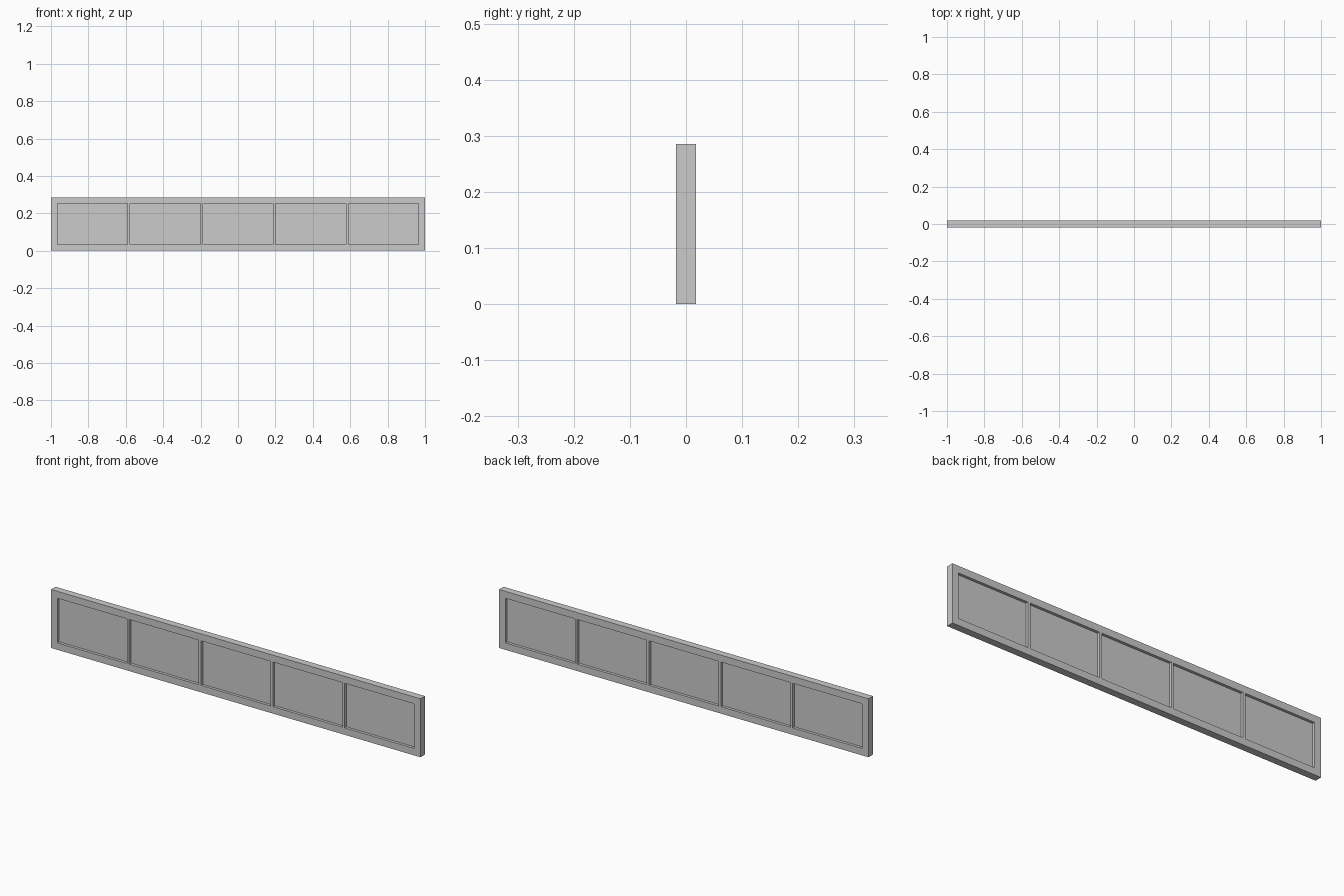
import bpy, bmesh
from mathutils import Vector

if "Cube" in bpy.data.objects:
    bpy.data.objects.remove(bpy.data.objects["Cube"])

L, T, H = 2.0, 0.035, 0.286      # length, thickness, height
BORDER, MULLION = 0.034, 0.013   # outer frame and divider widths
COUNT, DEPTH = 5, 0.0135         # panes and recess depth per side

# Solid slab standing on the ground
bm = bmesh.new()
bmesh.ops.create_cube(bm, size=1)
for v in bm.verts:
    v.co = Vector((v.co.x * L, v.co.y * T, (v.co.z + 0.5) * H))


def cut(point, normal):
    geom = bm.verts[:] + bm.edges[:] + bm.faces[:]
    bmesh.ops.bisect_plane(bm, geom=geom, plane_co=point, plane_no=normal)


# Cut lines for the frame and dividers
pane_w = (L - 2 * BORDER - (COUNT - 1) * MULLION) / COUNT
panes = []
for i in range(COUNT):
    x0 = -L / 2 + BORDER + i * (pane_w + MULLION)
    panes.append((x0, x0 + pane_w))
    cut((x0, 0, 0), (1, 0, 0))
    cut((x0 + pane_w, 0, 0), (1, 0, 0))
for z in (BORDER, H - BORDER):
    cut((0, 0, z), (0, 0, 1))

# Sink the panes on the front and back
bm.normal_update()
sunk = []
for f in bm.faces:
    c = f.calc_center_median()
    if abs(f.normal.y) > 0.9 and BORDER < c.z < H - BORDER \
            and any(a < c.x < b for a, b in panes):
        sunk.append(f)
bmesh.ops.inset_individual(bm, faces=sunk, thickness=0, depth=-DEPTH)
bmesh.ops.recalc_face_normals(bm, faces=bm.faces[:])

mesh = bpy.data.meshes.new("panelled_board")
bm.to_mesh(mesh)
bm.free()
board = bpy.data.objects.new("panelled_board", mesh)
bpy.context.collection.objects.link(board)
